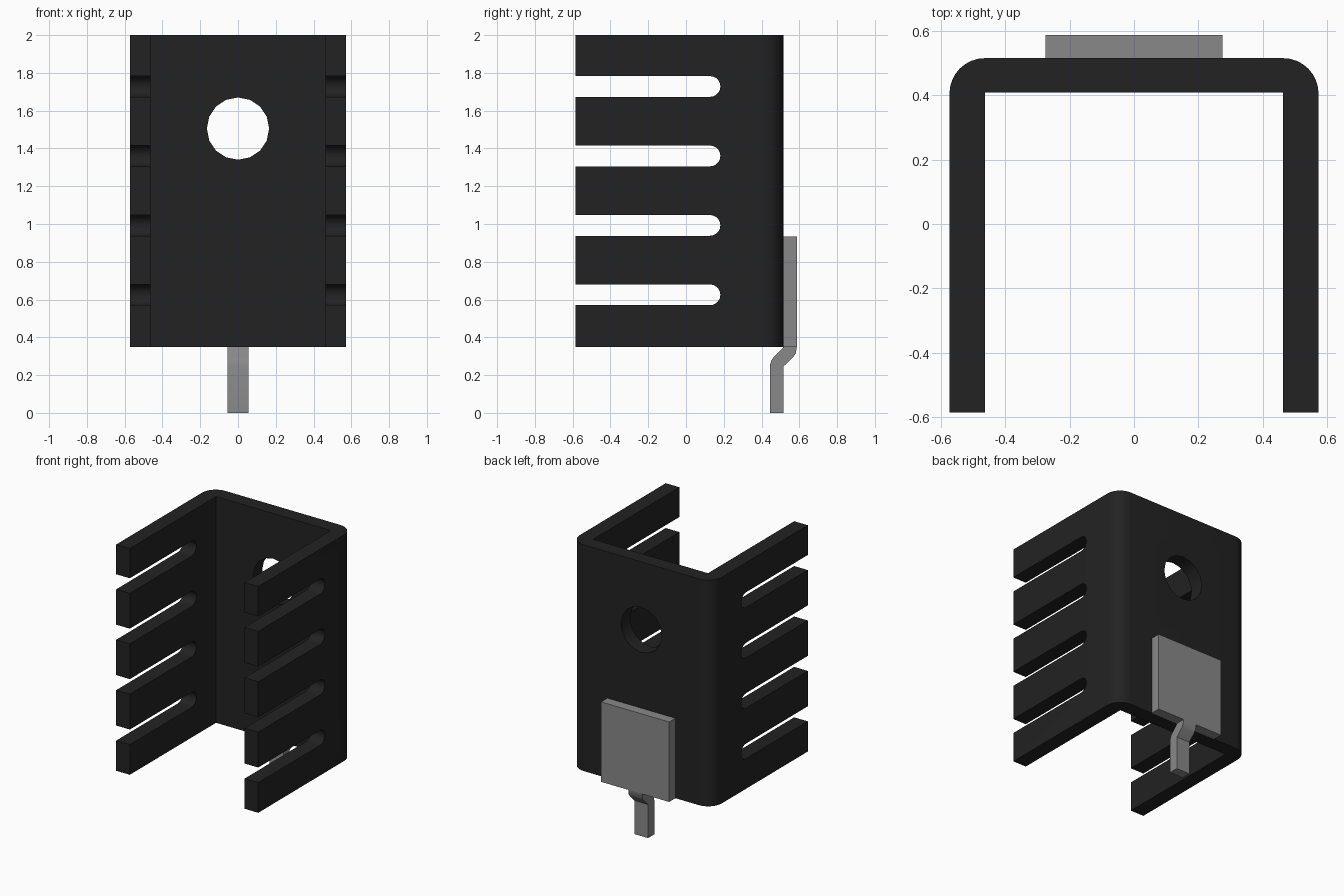
import bpy
import bmesh
import math
from mathutils import Matrix, Vector

cube = bpy.data.objects.get("Cube")
if cube:
    bpy.data.objects.remove(cube, do_unlink=True)


def make_material(name, value):
    mat = bpy.data.materials.new(name)
    mat.use_nodes = True
    colour = (value, value, value, 1.0)
    mat.diffuse_color = colour
    mat.node_tree.nodes["Principled BSDF"].inputs["Base Color"].default_value = colour
    return mat


black = make_material("black anodised metal", 0.016)
grey = make_material("grey tinned metal", 0.25)

# Axis maps from profile (u, v, depth) to world (x, y, z)
ALONG_Z = Matrix(((1, 0, 0), (0, 1, 0), (0, 0, 1)))   # u=x, v=y
ALONG_X = Matrix(((0, 0, 1), (1, 0, 0), (0, 1, 0)))   # u=y, v=z
ALONG_Y = Matrix(((1, 0, 0), (0, 0, 1), (0, 1, 0)))   # u=x, v=z


def prism(name, profile, lo, hi, axes, mat):
    """Extrude a closed 2D profile between two depths."""
    bm = bmesh.new()
    face = bm.faces.new([bm.verts.new(axes @ Vector((u, v, lo))) for u, v in profile])
    ext = bmesh.ops.extrude_face_region(bm, geom=[face])
    verts = [g for g in ext["geom"] if isinstance(g, bmesh.types.BMVert)]
    bmesh.ops.translate(bm, verts=verts, vec=axes @ Vector((0, 0, hi - lo)))
    bmesh.ops.recalc_face_normals(bm, faces=bm.faces[:])
    mesh = bpy.data.meshes.new(name)
    bm.to_mesh(mesh)
    bm.free()
    mesh.materials.append(mat)
    obj = bpy.data.objects.new(name, mesh)
    bpy.context.collection.objects.link(obj)
    return obj


def arc(cu, cv, r, start, end, steps):
    angles = [math.radians(start + (end - start) * i / steps) for i in range(steps + 1)]
    return [(cu + r * math.cos(a), cv + r * math.sin(a)) for a in angles]


def rect(u0, v0, u1, v1):
    return [(u0, v0), (u1, v0), (u1, v1), (u0, v1)]


# Channel: bent sheet with rounded outer corners, open to the front
W, INNER, FRONT, BACK, WEB, R = 0.573, 0.463, -0.585, 0.515, 0.408, 0.11
profile = [(INNER, FRONT), (W, FRONT)]
profile += arc(W - R, BACK - R, R, 0, 90, 8)
profile += arc(R - W, BACK - R, R, 90, 180, 8)
profile += [(-W, FRONT), (-INNER, FRONT), (-INNER, WEB), (INNER, WEB)]
channel = prism("heat_sink_channel", profile, 0.35, 2.0, ALONG_Z, black)

# Cutters: four round-ended slots through both walls, one screw hole in the web
cutters = []
SLOT_R = 0.055
for i in range(4):
    z = 0.625 + i * 0.3677
    slot = [(-0.8, z - SLOT_R)] + arc(0.127, z, SLOT_R, -90, 90, 10) + [(-0.8, z + SLOT_R)]
    cutters.append(prism("slot_cutter", slot, -0.8, 0.8, ALONG_X, black))
hole = arc(0, 1.505, 0.165, 0, 360, 16)[:-1]
cutters.append(prism("hole_cutter", hole, 0.3, 0.7, ALONG_Y, black))

for cutter in cutters:
    cutter.hide_render = True
    mod = channel.modifiers.new("cut", "BOOLEAN")
    mod.operation = "DIFFERENCE"
    mod.solver = "EXACT"
    mod.object = cutter

# Bake the cuts and discard the cutters
graph = bpy.context.evaluated_depsgraph_get()
cut_mesh = bpy.data.meshes.new_from_object(channel.evaluated_get(graph))
channel.modifiers.clear()
channel.data = cut_mesh
for cutter in cutters:
    bpy.data.objects.remove(cutter, do_unlink=True)

# Solder tab: flat plate on the back of the web
tab = prism("mounting_tab", rect(-0.275, 0.35, 0.275, 0.933), BACK, 0.587, ALONG_Y, grey)

# Pin: joggled leg stepping forward under the web
pin_profile = [(0.444, 0.0), (0.515, 0.0), (0.515, 0.245), (0.568, 0.295), (0.581, 0.315),
               (0.587, 0.35), (0.515, 0.35), (0.511, 0.342), (0.465, 0.297),
               (0.451, 0.277), (0.444, 0.25)]
pin = prism("solder_pin", pin_profile, -0.055, 0.055, ALONG_X, grey)

# Smooth the bends, keep the cut edges sharp
bpy.ops.object.select_all(action="DESELECT")
for obj in (channel, tab, pin):
    obj.select_set(True)
bpy.context.view_layer.objects.active = channel
bpy.ops.object.shade_smooth_by_angle(angle=math.radians(30))
